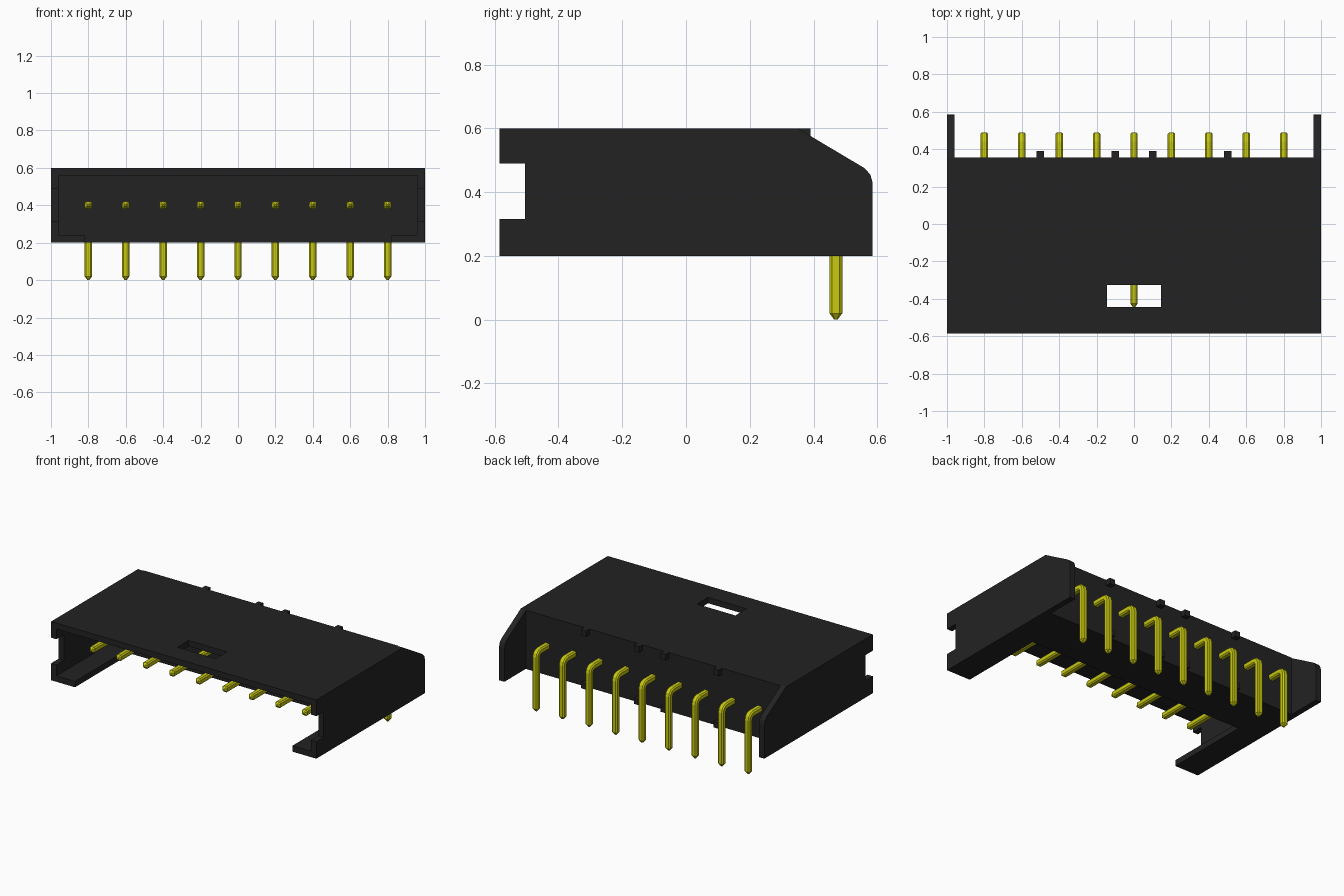
import bpy, bmesh, math
from mathutils import Vector

if "Cube" in bpy.data.objects:
    bpy.data.objects.remove(bpy.data.objects["Cube"], do_unlink=True)


def material(name, rgb):
    m = bpy.data.materials.new(name)
    m.use_nodes = True
    m.diffuse_color = (*rgb, 1)
    m.node_tree.nodes["Principled BSDF"].inputs["Base Color"].default_value = (*rgb, 1)
    return m


BLACK = material("black plastic", (0.0165, 0.0165, 0.0165))
YELLOW = material("yellow metal", (0.58, 0.58, 0.005))


def finish(bm, name, mat):
    bmesh.ops.recalc_face_normals(bm, faces=bm.faces)
    me = bpy.data.meshes.new(name)
    bm.to_mesh(me)
    bm.free()
    me.materials.append(mat)
    ob = bpy.data.objects.new(name, me)
    bpy.context.scene.collection.objects.link(ob)
    return ob


def loft(name, rings, mat):
    """Skin a list of equal point rings and cap both ends."""
    bm = bmesh.new()
    vs = [[bm.verts.new(p) for p in r] for r in rings]
    n = len(vs[0])
    for a, b in zip(vs, vs[1:]):
        for i in range(n):
            j = (i + 1) % n
            bm.faces.new((a[i], a[j], b[j], b[i]))
    bm.faces.new(vs[0])
    bm.faces.new(vs[-1])
    return finish(bm, name, mat)


def prism(name, profile, x0, x1, mat):
    """Extrude a (y, z) profile along x."""
    return loft(name, [[(x, y, z) for y, z in profile] for x in (x0, x1)], mat)


def box(name, x0, x1, y0, y1, z0, z1, mat=BLACK):
    return prism(name, [(y0, z0), (y1, z0), (y1, z1), (y0, z1)], x0, x1, mat)


FRONT, BACK = -0.585, 0.585
BLOCK_FRONT, BLOCK_BACK = 0.015, 0.355
LOW, HIGH, T = 0.2, 0.6, 0.04

# Top plate with its window
top = box("top_plate", -0.96, 0.96, FRONT, BLOCK_BACK, HIGH - T, HIGH)
cutter = box("window_cutter", -0.145, 0.145, -0.445, -0.325, 0.5, 0.7)
mod = top.modifiers.new("window", 'BOOLEAN')
mod.operation, mod.solver, mod.object = 'DIFFERENCE', 'EXACT', cutter
bpy.context.view_layer.objects.active = top
bpy.ops.object.modifier_apply(modifier=mod.name)
bpy.data.objects.remove(cutter, do_unlink=True)

# Solid block that holds the pins
box("pin_block", -0.96, 0.96, BLOCK_FRONT, BLOCK_BACK, LOW, HIGH - T)

# Side walls with front notch and sloped back corner, and floor strips
wall = [(FRONT, LOW), (BACK, LOW), (BACK, 0.43), (0.578, 0.455), (0.56, 0.475),
        (0.35, HIGH), (FRONT, HIGH), (FRONT, 0.49), (-0.505, 0.49),
        (-0.505, 0.315), (FRONT, 0.315)]
for side, s in (("left", 1), ("right", -1)):
    prism(f"{side}_wall", wall, s * 0.96, s * 1.0, BLACK)
    box(f"{side}_floor_strip", s * 0.82, s * 0.96, FRONT, BLOCK_FRONT, LOW, LOW + T)

# Small tabs on the back, along the top and bottom edges
for x in (-0.5, -0.1, 0.1, 0.5):
    for level, z in (("top", HIGH - T), ("bottom", LOW)):
        box(f"{level}_tab", x - 0.02, x + 0.02, BLOCK_BACK, 0.39, z, z + T)


# Bent pins: a chamfered square swept along a path, tapered at both tips
def pin(name, x):
    h, c = 0.02, 0.012
    section = [(h, -c), (h, c), (c, h), (-c, h), (-h, c), (-h, -c), (-c, -h), (c, -h)]
    r, yb, zb = 0.03, 0.47, 0.4
    path = [(-0.445, zb, 0, 0.25), (-0.425, zb, 0, 1)]
    for a in (0, 30, 60, 90):
        t = math.radians(a)
        path.append((yb - r + r * math.sin(t), zb - r + r * math.cos(t), t, 1))
    path += [(yb, 0.02, math.pi / 2, 1), (yb, 0, math.pi / 2, 0.25)]
    rings = [[Vector((x + u * k, y + v * k * math.sin(t), z + v * k * math.cos(t)))
              for u, v in section] for y, z, t, k in path]
    loft(name, rings, YELLOW)


for i in range(9):
    pin(f"pin_{i + 1}", -0.8 + 0.2 * i)
